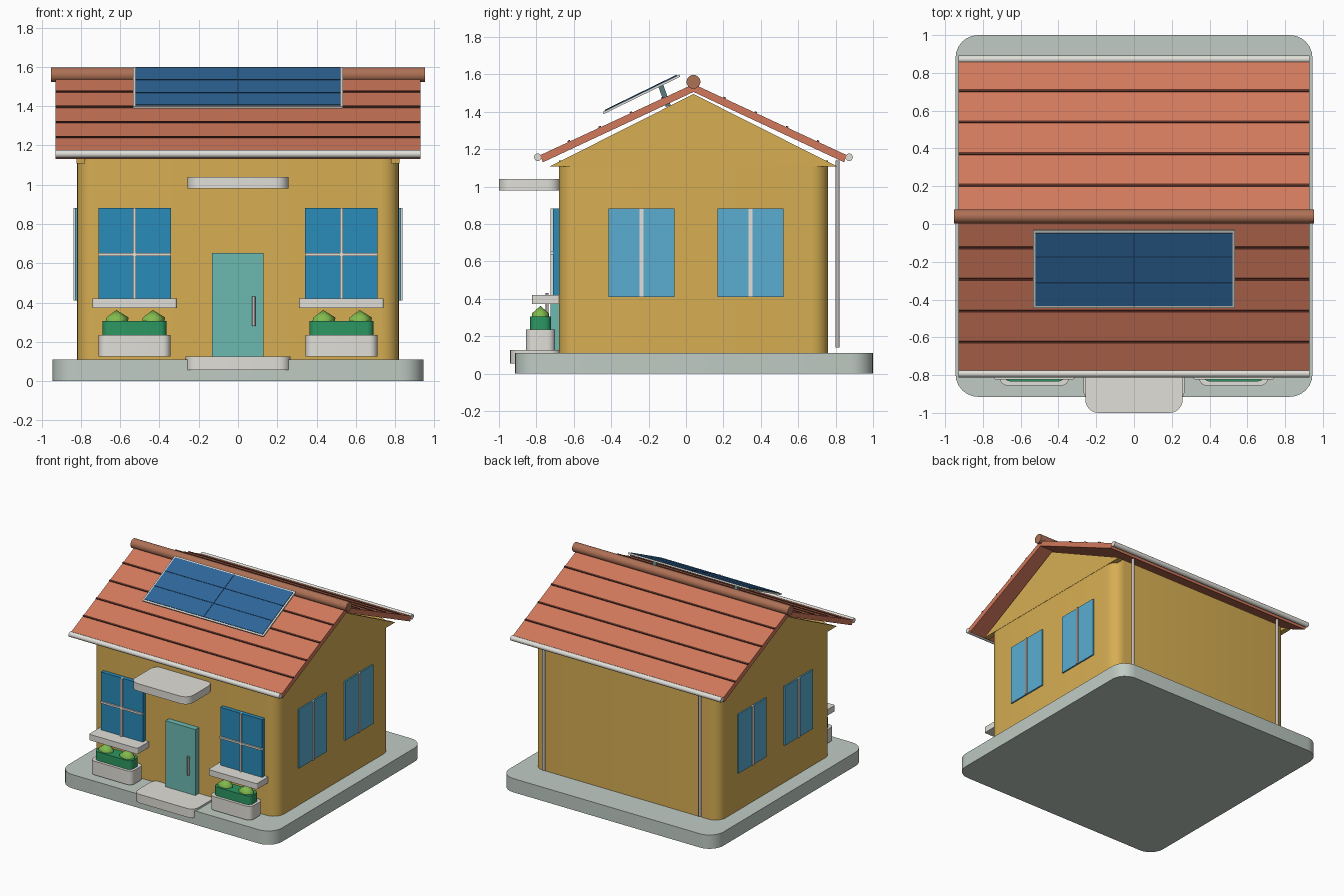
import bpy, bmesh
from math import radians, atan2, hypot
from mathutils import Vector

if "Cube" in bpy.data.objects:
    bpy.data.objects.remove(bpy.data.objects["Cube"])


def material(name, r, g, b):
    m = bpy.data.materials.new(name)
    m.diffuse_color = [(c / 255) ** 2.2 for c in (r, g, b)] + [1]
    m.use_nodes = True
    m.node_tree.nodes["Principled BSDF"].inputs["Base Color"].default_value = m.diffuse_color
    return m


STONE = material("stone", 190, 202, 194)
WALL = material("wall", 214, 173, 84)
TILE = material("tile", 208, 120, 92)
SEAM = material("seam", 92, 52, 42)
RIDGE = material("ridge", 172, 112, 86)
WHITE = material("white", 224, 222, 215)
PIPE = material("pipe", 190, 182, 180)
TEAL = material("teal", 108, 184, 176)
GLASS = material("front_glass", 46, 138, 184)
PANE = material("side_glass", 90, 172, 208)
SOLAR = material("solar", 50, 102, 152)
CELL = material("cell_line", 30, 66, 100)
METAL = material("metal", 92, 122, 125)
HEDGE = material("hedge", 48, 150, 98)
LEAF = material("leaf", 128, 184, 78)


def finish(name, bm, mat, smooth=True):
    bmesh.ops.recalc_face_normals(bm, faces=bm.faces)
    me = bpy.data.meshes.new(name)
    bm.to_mesh(me)
    bm.free()
    me.materials.append(mat)
    ob = bpy.data.objects.new(name, me)
    bpy.context.collection.objects.link(ob)
    if smooth:
        bpy.ops.object.select_all(action='DESELECT')
        ob.select_set(True)
        bpy.context.view_layer.objects.active = ob
        bpy.ops.object.shade_smooth_by_angle(angle=radians(35))
    return ob


def box(name, x, y, z, mat, r=0):
    """Box from (min, max) ranges; r rounds the vertical edges."""
    bm = bmesh.new()
    bmesh.ops.create_cube(bm, size=1)
    for v in bm.verts:
        v.co = [a[0] + (c + 0.5) * (a[1] - a[0]) for a, c in zip((x, y, z), v.co)]
    if r:
        up = [e for e in bm.edges if abs(e.verts[0].co.z - e.verts[1].co.z) > 1e-4]
        bmesh.ops.bevel(bm, geom=up, offset=r, segments=6, profile=0.5, affect='EDGES')
    return finish(name, bm, mat, bool(r))


def rod(name, a, b, r, mat, sides=20):
    a, b = Vector(a), Vector(b)
    bm = bmesh.new()
    bmesh.ops.create_cone(bm, cap_ends=True, segments=sides, radius1=r, radius2=r,
                          depth=(b - a).length)
    q = (b - a).to_track_quat('Z', 'Y')
    for v in bm.verts:
        v.co = q @ v.co + (a + b) / 2
    return finish(name, bm, mat)


def extrude_x(name, pts, x0, x1, mat):
    """Extrude a (y, z) profile along x."""
    bm = bmesh.new()
    f = bm.faces.new([bm.verts.new((x0, y, z)) for y, z in pts])
    g = bmesh.ops.extrude_face_region(bm, geom=[f])["geom"]
    bmesh.ops.translate(bm, vec=(x1 - x0, 0, 0),
                        verts=[v for v in g if isinstance(v, bmesh.types.BMVert)])
    return finish(name, bm, mat, False)


def plank(name, p, q, x0, x1, lo, hi, mat):
    """Slab along the (y, z) line p-q, between heights lo and hi above it."""
    d = Vector(q) - Vector(p)
    n = Vector((-d.y, d.x)).normalized()
    if n.y < 0:
        n = -n
    p, q = Vector(p), Vector(q)
    return extrude_x(name, [p + n * lo, q + n * lo, q + n * hi, p + n * hi], x0, x1, mat)


# Base, walls
box("base_slab", (-.945, .945), (-.915, 1), (0, .11), STONE, .12)
box("walls", (-.82, .82), (-.68, .76), (.11, 1.14), WALL, .09)

# Roof, ridge, tile seams, gutters, gables and downpipes
RY = .04
extrude_x("roof", [(RY - .82, 1.168), (RY, 1.548), (RY + .82, 1.168),
                   (RY + .805, 1.13), (RY, 1.506), (RY - .805, 1.13)], -.93, .93, TILE)
rod("ridge_cap", (-.953, RY, 1.56), (.953, RY, 1.56), .037, RIDGE, 24)
slope = .38 / .82
for s, side in ((-1, "front"), (1, "back")):
    for d in (.165, .332, .5, .665):
        a, b = d - .006, d + .006
        plank(side + "_tile_seam", (RY + s * a, 1.548 - a * slope),
              (RY + s * b, 1.548 - b * slope), -.93, .93, -.004, .007, SEAM)
    y = RY + s * .832
    rod(side + "_gutter", (-.93, y, 1.157), (.93, y, 1.157), .02, WHITE)
    extrude_x("gable", [(-.73, 1.107), (.81, 1.107), (RY, 1.495)], s * .78, s * .822, WALL)
    rod("downpipe", (s * .69, .81, .14), (s * .69, .81, 1.14), .012, PIPE, 12)

# Solar panel: frame rim, glass, cell lines, struts
P, Q = Vector((-.44, 1.388)), Vector((-.03, 1.588))
at = lambda t: P.lerp(Q, t)
plank("solar_frame", P, Q, -.535, .535, 0, .012, WHITE)
plank("solar_glass", at(.03), at(.97), -.522, .522, .005, .016, SOLAR)
for t in (1 / 3, 2 / 3):
    plank("solar_row_line", at(t - .007), at(t + .007), -.522, .522, .01, .018, CELL)
plank("solar_column_line", at(.03), at(.97), -.003, .003, .01, .018, CELL)
for s in (-1, 1):
    plank("solar_strut", (-.135, 1.54), (-.095, 1.43), s * .36 - .015, s * .36 + .015,
          -.014, .014, METAL)

# Door, handle, step, canopy
box("door", (-.133, .131), (-.725, -.67), (.125, .652), TEAL)
rod("door_handle", (.08, -.742, .28), (.08, -.742, .43), .008, PIPE, 12)
for z in (.3, .41):
    rod("handle_mount", (.08, -.742, z), (.08, -.72, z), .005, PIPE, 8)
box("door_step", (-.268, .268), (-.94, -.67), (.055, .125), WHITE, .06)
box("canopy", (-.258, .258), (-1, -.67), (.98, 1.04), WHITE, .07)

# Front windows with sills and planters
for s in (-1, 1):
    c = s * .527
    box("front_window", (c - .185, c + .185), (-.712, -.67), (.41, .882), GLASS)
    box("window_bar_upright", (c - .008, c + .008), (-.724, -.7), (.41, .882), WHITE)
    box("window_bar_cross", (c - .185, c + .185), (-.724, -.7), (.638, .653), WHITE)
    box("window_sill", (c - .215, c + .215), (-.823, -.67), (.373, .42), WHITE, .012)
    box("planter", (c - .183, c + .183), (-.855, -.7), (.125, .235), WHITE, .04)
    box("hedge", (c - .163, c + .163), (-.833, -.722), (.23, .305), HEDGE, .035)
    for d in (-.093, .093):
        bm = bmesh.new()
        bmesh.ops.create_icosphere(bm, subdivisions=1, radius=.07)
        for v in bm.verts:
            v.co = (v.co.x + c + d, v.co.y * .75 - .778, v.co.z + .292)
        for f in bm.faces:
            f.smooth = True
        finish("bush", bm, LEAF, False)

# Side windows
for s in (-1, 1):
    for c in (-.238, .345):
        box("side_window", sorted((s * .8, s * .831)), (c - .176, c + .176), (.41, .882), PANE)
        box("side_window_bar", sorted((s * .8, s * .838)), (c - .01, c + .01), (.41, .882), WHITE)
